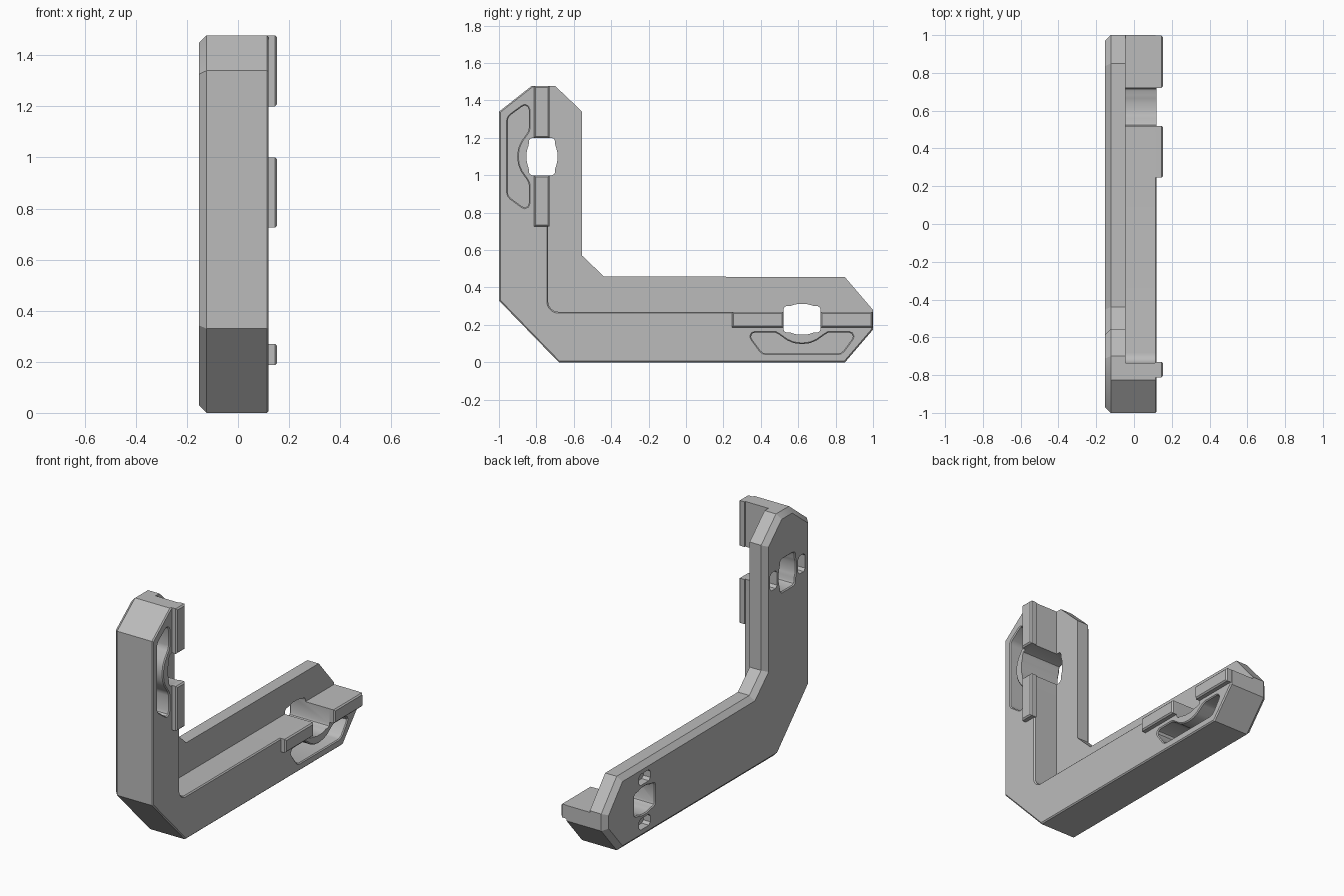
import bpy, bmesh, math
from mathutils import Vector

if "Cube" in bpy.data.objects:
    bpy.data.objects.remove(bpy.data.objects["Cube"])

grey = bpy.data.materials.new("plain grey")
grey.diffuse_color = (0.5, 0.5, 0.5, 1)
grey.use_nodes = True
grey.node_tree.nodes["Principled BSDF"].inputs["Base Color"].default_value = grey.diffuse_color


def offset(poly, d):
    """Move a counter-clockwise outline inward by d with mitred corners."""
    out = []
    n = len(poly)
    for i in range(n):
        a, b, c = (Vector(poly[j % n]) for j in (i - 1, i, i + 1))
        e1, e2 = (b - a).normalized(), (c - b).normalized()
        n1, n2 = Vector((-e1.y, e1.x)), Vector((-e2.y, e2.x))
        out.append(b + (n1 + n2) * (d / max(1 + n1.dot(n2), 0.3)))
    return out


def loft(name, poly, sections):
    """Solid along x from a (y, z) outline; sections are (x, inset)."""
    area = sum(poly[i - 1][0] * p[1] - p[0] * poly[i - 1][1] for i, p in enumerate(poly))
    if area < 0:
        poly = poly[::-1]
    bm = bmesh.new()
    rings = [[bm.verts.new((x, p[0], p[1])) for p in offset(poly, d)] for x, d in sections]
    n = len(poly)
    for r, s in zip(rings, rings[1:]):
        for i in range(n):
            j = (i + 1) % n
            bm.faces.new((r[i], r[j], s[j], s[i]))
    bm.faces.new(rings[0][::-1])
    bm.faces.new(rings[-1])
    bmesh.ops.recalc_face_normals(bm, faces=bm.faces)
    me = bpy.data.meshes.new(name)
    bm.to_mesh(me)
    bm.free()
    me.materials.append(grey)
    ob = bpy.data.objects.new(name, me)
    bpy.context.collection.objects.link(ob)
    return ob


def cut(target, cutter):
    bpy.context.view_layer.objects.active = target
    m = target.modifiers.new("cut", 'BOOLEAN')
    m.operation, m.solver, m.object = 'DIFFERENCE', 'EXACT', cutter
    bpy.ops.object.modifier_apply(modifier=m.name)
    bpy.data.objects.remove(cutter)


def rect(u0, u1, v0, v1, c=0.0):
    """Rectangle with clipped corners."""
    if not c:
        return [(u0, v0), (u1, v0), (u1, v1), (u0, v1)]
    return [(u0 + c, v0), (u1 - c, v0), (u1, v0 + c), (u1, v1 - c),
            (u1 - c, v1), (u0 + c, v1), (u0, v1 - c), (u0, v0 + c)]


# Bracket body: L outline, wide chamfer on the back, fine one on the front
outline = [(-0.68, 0), (0.85, 0), (1, 0.175), (1, 0.28), (0.85, 0.455), (-0.44, 0.46),
           (-0.555, 0.57), (-0.555, 1.34), (-0.70, 1.478), (-0.825, 1.478), (-1, 1.34), (-1, 0.33)]
body = loft("bracket_body", outline, [(-0.153, 0.03), (-0.123, 0), (0.113, 0), (0.12, 0.007)])

# Inner step that leaves a thin flange, with a rounded inside corner
Y0, Z0, R = -0.737, 0.27, 0.055
fillet = [(Y0 + R - R * math.cos(t), Z0 + R - R * math.sin(t))
          for t in (math.pi / 2 * k / 8 for k in range(9))]
cut(body, loft("step_cutter", fillet + [(1.3, Z0), (1.3, 1.7), (Y0, 1.7)],
               [(-0.045, 0), (0.113, 0), (0.12, -0.007), (0.2, -0.007)]))

# Local outlines round the screw hole: u along the leg, v towards the inside
quarter = [(0.1, 0.052), (0.095, 0.064), (0.084, 0.07), (0.062, 0.071),
           (0.045, 0.077), (0.022, 0.082)]
half = quarter + [(-u, v) for u, v in quarter[::-1]]
hole = half + [(-u, -v) for u, v in half]
lower = [(0, -0.133), (0.045, -0.127), (0.08, -0.112), (0.125, -0.08), (0.14, -0.072), (0.155, -0.07),
         (0.25, -0.07), (0.266, -0.077), (0.273, -0.092), (0.266, -0.108),
         (0.222, -0.168), (0.208, -0.179), (0.192, -0.183)]
pocket = lower + [(-u, v) for u, v in lower[:0:-1]]

legs = {"long_leg": lambda p: (0.62 + p[0], 0.23 + p[1]),
        "short_leg": lambda p: (-0.77 + p[1], 1.10 + p[0])}

for leg, place in legs.items():
    def put(poly):
        return [place(p) for p in poly]
    # Through hole and curved side pocket
    cut(body, loft("hole_cutter", put(hole),
                   [(-0.3, -0.006), (-0.153, -0.006), (-0.147, 0), (0.3, 0)]))
    cut(body, loft("pocket_cutter", put(pocket),
                   [(-0.045, 0), (0.114, 0), (0.12, -0.006), (0.2, -0.006)]))
    # Two shallow recesses on the back
    for s in (-1, 1):
        cut(body, loft("recess_cutter", put(rect(-0.055, 0.055, s * 0.137 - 0.034, s * 0.137 + 0.034, 0.015)),
                       [(-0.3, 0), (-0.105, 0)]))
    # Raised guide ribs either side of the hole
    for tag, u0, u1 in (("inner", -0.375, -0.1), ("outer", 0.1, 0.378)):
        loft(f"{leg}_{tag}_rib", put(rect(u0, u1, -0.043, 0.04)),
             [(0.112, 0), (0.145, 0), (0.153, 0.008)])

# Smooth curves, keep edges crisp
bpy.ops.object.select_all(action='DESELECT')
body.select_set(True)
bpy.context.view_layer.objects.active = body
bpy.ops.object.shade_smooth_by_angle(angle=math.radians(28))
